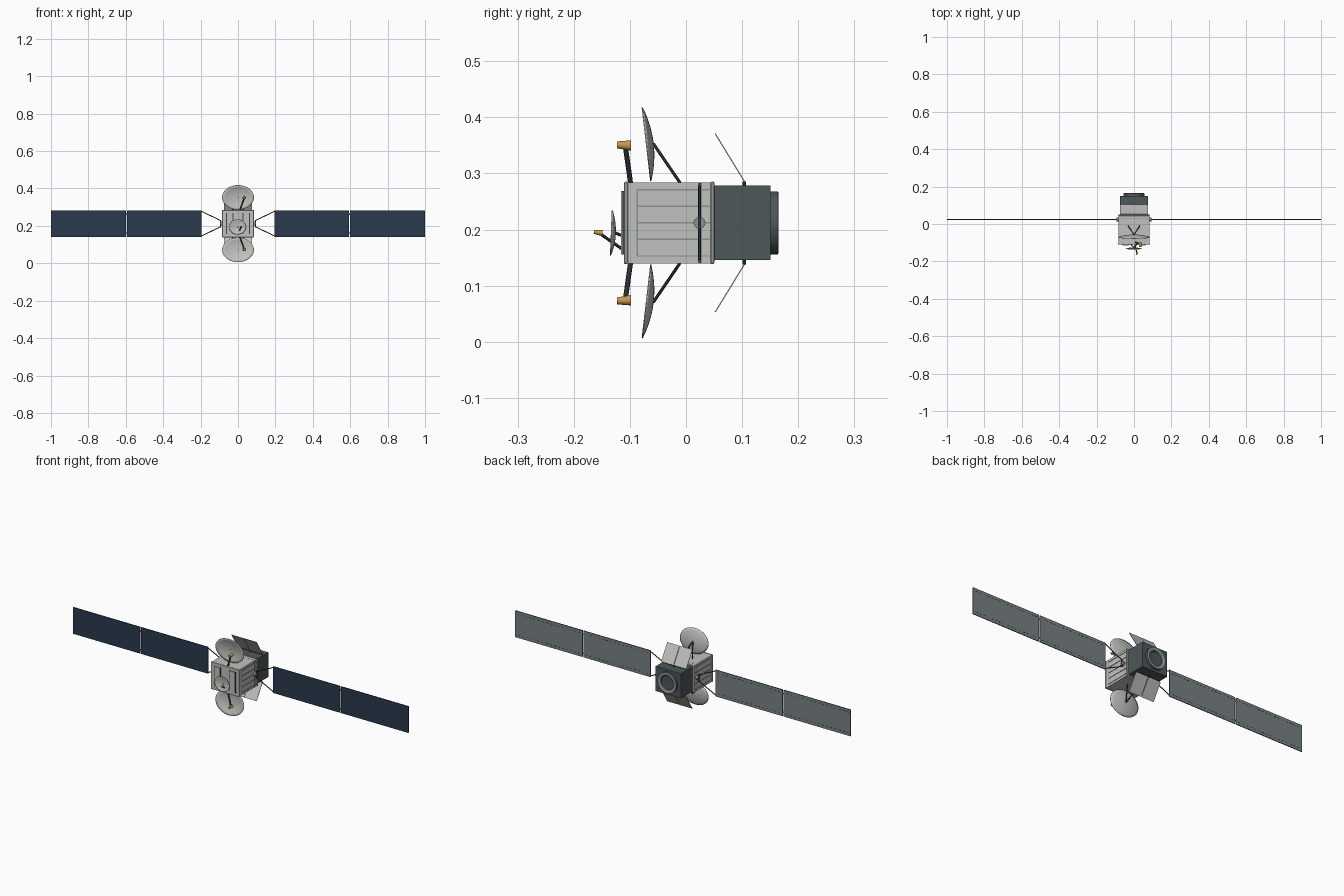
import bpy, bmesh, math
from mathutils import Vector, Matrix

cube = bpy.data.objects.get("Cube")
if cube:
    bpy.data.objects.remove(cube, do_unlink=True)


def material(name, r, g, b):
    m = bpy.data.materials.new(name)
    m.use_nodes = True
    m.diffuse_color = (r, g, b, 1)
    m.node_tree.nodes["Principled BSDF"].inputs["Base Color"].default_value = (r, g, b, 1)
    return m


LIGHT = material("light_grey", .53, .54, .52)
TRIM = material("mid_grey", .26, .28, .28)
BACK = material("panel_back_grey", .19, .22, .23)
SLATE = material("dark_slate", .075, .095, .10)
STRUT = material("strut_charcoal", .055, .06, .065)
NAVY = material("solar_navy", .024, .042, .075)
GOLD = material("horn_gold", .56, .32, .08)
CZ = 0.212     # height of the long axis
WY = 0.024     # depth of the solar wings


def finish(name, bm, *mats):
    bmesh.ops.recalc_face_normals(bm, faces=bm.faces)
    mesh = bpy.data.meshes.new(name)
    bm.to_mesh(mesh)
    bm.free()
    ob = bpy.data.objects.new(name, mesh)
    bpy.context.collection.objects.link(ob)
    for m in mats:
        mesh.materials.append(m)
    return ob


def smooth(ob):
    bpy.ops.object.select_all(action='DESELECT')
    ob.select_set(True)
    bpy.context.view_layer.objects.active = ob
    bpy.ops.object.shade_smooth_by_angle(angle=math.radians(35))


def box(name, centre, size, mat, bevel=0):
    bm = bmesh.new()
    bmesh.ops.create_cube(bm, size=1, matrix=Matrix.Translation(centre) @ Matrix.Diagonal((*size, 1)))
    if bevel:
        bmesh.ops.bevel(bm, geom=bm.edges[:], offset=bevel, segments=1, affect='EDGES')
    return finish(name, bm, mat)


def rod(name, a, b, mat, r1=.003, r2=None, sides=10):
    a, b = Vector(a), Vector(b)
    d = b - a
    m = Matrix.Translation((a + b) / 2) @ d.to_track_quat('Z', 'Y').to_matrix().to_4x4()
    bm = bmesh.new()
    bmesh.ops.create_cone(bm, cap_ends=True, segments=sides, radius1=r1,
                          radius2=r1 if r2 is None else r2, depth=d.length, matrix=m)
    ob = finish(name, bm, mat)
    smooth(ob)
    return ob


def dish(name, centre, up, rx, ry, depth):
    """Shallow bowl opening towards the front."""
    c, side, up = Vector(centre), Vector((1, 0, 0)), Vector(up).normalized()
    normal = side.cross(up)
    if normal.y > 0:
        normal = -normal
    bm = bmesh.new()
    n, rings = 40, 6
    hub = bm.verts.new(c - normal * depth)
    prev = None
    for i in range(1, rings + 1):
        r = i / rings
        ring = [bm.verts.new(c + side * rx * r * math.cos(t) + up * ry * r * math.sin(t)
                             - normal * depth * (1 - r * r))
                for t in (2 * math.pi * k / n for k in range(n))]
        for k in range(n):
            j = (k + 1) % n
            bm.faces.new((hub, ring[k], ring[j]) if prev is None
                         else (prev[k], ring[k], ring[j], prev[j]))
        prev = ring
    ob = finish(name, bm, LIGHT)
    smooth(ob)
    mod = ob.modifiers.new("thickness", 'SOLIDIFY')
    mod.thickness = .002
    mod.offset = 0


# Main body with end flanges
box("body", (0, -.03, CZ), (.164, .152, .144), LIGHT)
box("front_flange", (0, -.107, CZ), (.170, .007, .147), LIGHT, .002)
box("rear_flange", (0, .047, CZ), (.170, .007, .147), LIGHT, .002)

# Raised panel edging and ribs on both sides
for s, label in ((1, "left"), (-1, "right")):
    x = s * .0825
    for i in range(5):
        box(f"{label}_side_rib_{i}", (x, -.021, CZ + (i - 2) * .0295), (.003, .133, .0025), TRIM)
    box(f"{label}_side_edge", (x, -.087, CZ), (.003, .0025, .12), TRIM)
    box(f"{label}_front_plate", (s * .045, -.1125, CZ), (.03, .006, .113), LIGHT)
    for e in (-1, 1):
        box(f"{label}_front_groove_{e}", (s * .045 + e * .0175, -.111, CZ), (.005, .005, .113), STRUT)
box("top_seam", (0, .027, CZ), (.1645, .003, .1445), TRIM)

# Rear service module and engine ring
box("service_module", (0, .1005, CZ), (.15, .101, .133), SLATE)
profile = ((.056, .150), (.056, .164), (.053, .165), (.045, .165),
           (.041, .163), (.036, .155), (0, .1515))
bm = bmesh.new()
pts = [bm.verts.new((r, y, CZ)) for r, y in profile]
edges = [bm.edges.new(p) for p in zip(pts, pts[1:])]
bmesh.ops.spin(bm, geom=pts + edges, cent=(0, 0, CZ), axis=(0, 1, 0), angle=2 * math.pi, steps=40)
bmesh.ops.remove_doubles(bm, verts=bm.verts[:], dist=.0001)
ring = finish("engine_ring", bm, SLATE, TRIM)
for f in ring.data.polygons:
    mid = f.center
    radius = math.hypot(mid.x, mid.z - CZ)
    f.material_index = 1 if .04 < radius < .055 and mid.y > .16 else 0
smooth(ring)

# Upper and lower reflectors, their feeds and the rear louvre flaps
for s, label in ((1, "upper"), (-1, "lower")):
    def at(x, y, dz):
        return (x, y, CZ + s * dz)

    dish(f"{label}_dish", at(0, -.0705, .14), (0, -.015, s * .13), .085, .066, .012)
    for e in (-1, 1):
        rod(f"{label}_dish_strut_{e}", at(0, -.058, .141), at(e * .03, -.011, .072), STRUT, .0028)
    rod(f"{label}_feed_post", at(.01, -.099, .072), at(.033, -.108, .136), STRUT, .0045)
    rod(f"{label}_feed_horn", at(.033, -.123, .139), at(.033, -.098, .138), GOLD, .0062, .0092, 20)

    for e in (-1, 1):
        bm = bmesh.new()
        x0, x1 = e * .001, e * .075
        bm.faces.new([bm.verts.new(at(*p)) for p in
                      ((x0, .104, .074), (x1, .104, .074), (x1, .052, .159), (x0, .052, .159))])
        flap = finish(f"{label}_flap_{e}", bm, LIGHT)
        mod = flap.modifiers.new("thickness", 'SOLIDIFY')
        mod.thickness = .002
        mod.offset = 0
    rod(f"{label}_flap_hinge", at(-.07, .104, .0725), at(.07, .104, .0725), STRUT, .0015)
    rod(f"{label}_flap_mount", at(0, .104, .064), at(0, .104, .074), STRUT, .003)

# Small front reflector on its mount
dish("front_dish", (-.002, -.133, .194), (0, .003, .08), .044, .040, .007)
for e in (-1, 1):
    rod(f"front_dish_mount_{e}", (0, -.126, .194), (e * .018, -.108, .187), STRUT, .0028)
rod("front_feed_arm", (.004, -.109, .162), (.015, -.152, .192), STRUT, .0028)
rod("front_feed_horn", (.015, -.164, .196), (.015, -.149, .194), GOLD, .0035, .0055, 16)

# Solar wings with hub, yoke, hinged panels and stitched back wiring
for s, label in ((1, "left"), (-1, "right")):
    rod(f"{label}_wing_hub", (s * .08, WY, CZ), (s * .094, WY, CZ), TRIM, .0105, sides=24)
    box(f"{label}_yoke_base", (s * .094, WY, CZ), (.005, .005, .04), STRUT)
    for e in (-1, 1):
        rod(f"{label}_yoke_arm_{e}", (s * .094, WY, CZ + e * .017),
            (s * .195, WY, CZ + e * .066), STRUT, .0025)
        box(f"{label}_panel_hinge_{e}", (s * .597, WY, CZ + e * .05), (.008, .003, .006), STRUT)
    for i in range(2):
        px = s * (.394 + i * .406)
        panel = box(f"{label}_solar_panel_{i}", (px, WY, CZ), (.4, .004, .143), NAVY)
        panel.data.materials.append(BACK)
        for f in panel.data.polygons:
            f.material_index = 1 if f.normal.y > .5 else 0
        for e in (-1, 1):
            for k in range(16):
                box(f"{label}_wiring_{i}_{e}_{k}", (px + (k - 7.5) * .024, WY + .0022, CZ + e * .056),
                    (.012, .001, .0022), STRUT)
